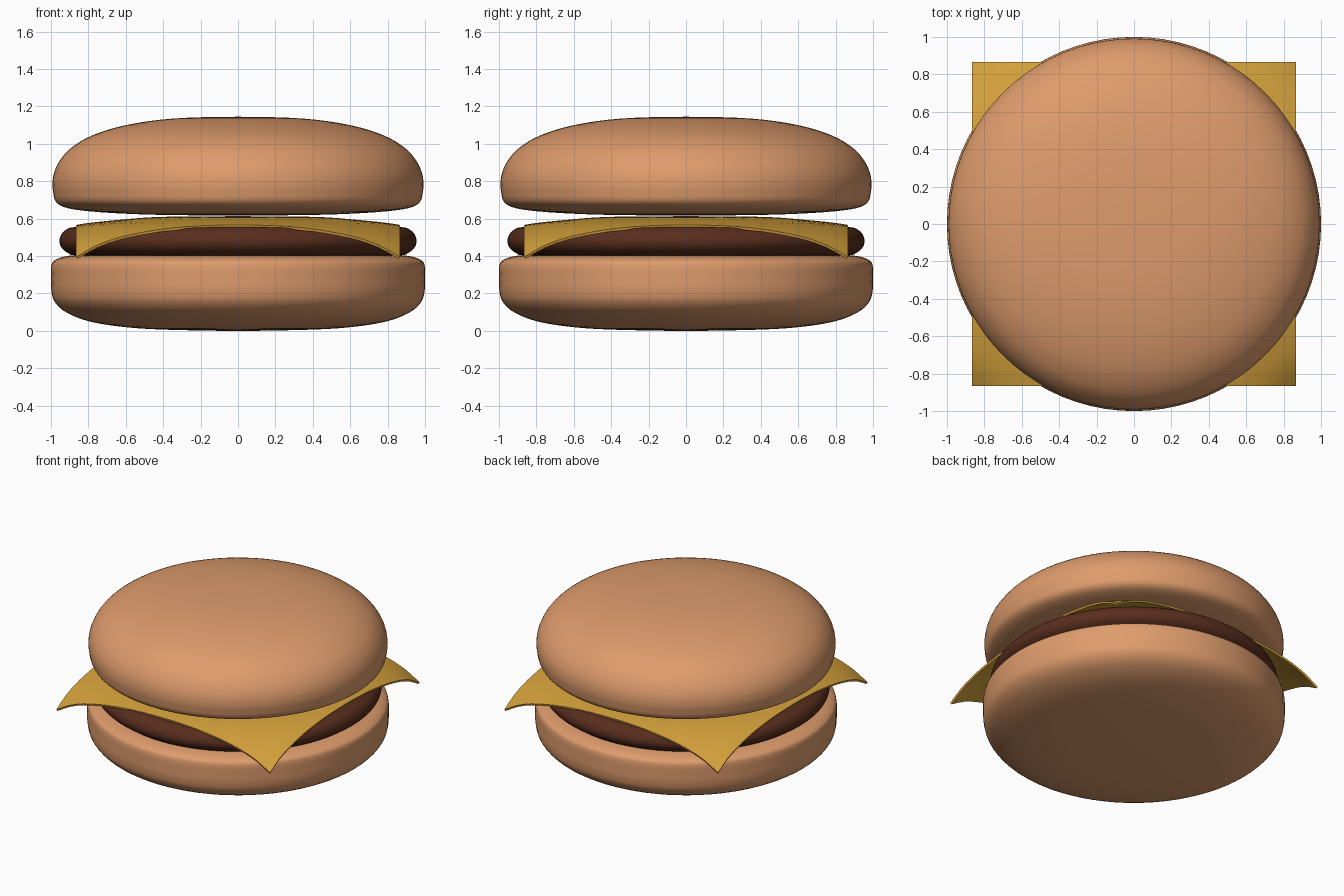
import bpy, bmesh, math
from mathutils import Vector

if "Cube" in bpy.data.objects:
    bpy.data.objects.remove(bpy.data.objects["Cube"])


def material(name, rgb):
    m = bpy.data.materials.new(name)
    m.diffuse_color = (*rgb, 1)
    m.use_nodes = True
    m.node_tree.nodes["Principled BSDF"].inputs["Base Color"].default_value = m.diffuse_color
    return m


def finish(bm, name, mat):
    bmesh.ops.recalc_face_normals(bm, faces=bm.faces)
    me = bpy.data.meshes.new(name)
    bm.to_mesh(me)
    bm.free()
    ob = bpy.data.objects.new(name, me)
    bpy.context.collection.objects.link(ob)
    me.materials.append(mat)
    me.shade_smooth()
    return ob


def smooth_curve(pts, steps=4):
    # Catmull-Rom through the given (radius, height) points
    p = [Vector(q) for q in pts]
    p = [Vector((-p[1].x, p[1].y))] + p + [Vector((-p[-2].x, p[-2].y))]
    out = []
    for i in range(1, len(p) - 2):
        a, b, c, d = p[i - 1:i + 3]
        for k in range(steps):
            t = k / steps
            out.append(0.5 * (2 * b + (c - a) * t + (2 * a - 5 * b + 4 * c - d) * t * t
                              + (3 * b - a - 3 * c + d) * t ** 3))
    return out + [p[-2]]


def lathe(name, profile, mat, segments=80):
    bm = bmesh.new()
    vs = [bm.verts.new((max(q.x, 0), 0, q.y)) for q in smooth_curve(profile)]
    es = [bm.edges.new(e) for e in zip(vs, vs[1:])]
    bmesh.ops.spin(bm, geom=vs + es, cent=(0, 0, 0), axis=(0, 0, 1),
                   angle=math.tau, steps=segments, use_duplicate=False)
    bmesh.ops.remove_doubles(bm, verts=bm.verts, dist=1e-4)
    return finish(bm, name, mat)


bread = material("bread", (0.73, 0.33, 0.15))
meat = material("meat", (0.10, 0.027, 0.013))
yellow = material("cheese", (0.67, 0.36, 0.045))

# Bottom bun
lathe("bottom_bun", [(0, 0), (0.4, 0.007), (0.62, 0.022), (0.8, 0.052), (0.92, 0.10),
                     (0.98, 0.155), (0.998, 0.215), (1.0, 0.28), (0.998, 0.35),
                     (0.98, 0.378), (0.93, 0.397), (0.85, 0.405), (0.6, 0.408), (0, 0.408)], bread)

# Patty
lathe("patty", [(0, 0.40), (0.6, 0.40), (0.86, 0.403), (0.91, 0.417), (0.943, 0.444),
                (0.955, 0.48), (0.943, 0.518), (0.915, 0.543), (0.865, 0.556),
                (0.6, 0.578), (0.3, 0.59), (0, 0.592)], meat)

# Top bun
lathe("top_bun", [(0, 0.617), (0.4, 0.62), (0.65, 0.629), (0.83, 0.643), (0.93, 0.662),
                  (0.975, 0.692), (0.988, 0.74), (0.992, 0.79), (0.982, 0.85), (0.95, 0.915),
                  (0.89, 0.98), (0.78, 1.045), (0.6, 1.1), (0.35, 1.135), (0, 1.145)], bread)

# Cheese slice: square sheet sagging with distance from the centre
DROP = [(0, 0.613), (0.4, 0.61), (0.6, 0.597), (0.865, 0.567), (1.05, 0.51),
        (1.16, 0.45), (1.23, 0.39)]


def sag(r):
    for (r0, z0), (r1, z1) in zip(SAG, SAG[1:]):
        if r <= r1:
            return z0 + (z1 - z0) * (r - r0) / (r1 - r0)
    return SAG[-1][1]


SAG = smooth_curve(DROP[:-1] + [(1.23, 0.39)], 4)
SAG = [(q.x, q.y) for q in SAG if q.x <= 1.16] + [DROP[-1]]
bm = bmesh.new()
bmesh.ops.create_grid(bm, x_segments=32, y_segments=32, size=0.865)
for v in bm.verts:
    v.co.z = sag(math.hypot(v.co.x, v.co.y))
cheese = finish(bm, "cheese_slice", yellow)
thick = cheese.modifiers.new("thickness", 'SOLIDIFY')
thick.thickness = 0.014
thick.offset = -1 if cheese.data.polygons[0].normal.z > 0 else 1
bpy.context.view_layer.objects.active = cheese
cheese.select_set(True)
bpy.ops.object.modifier_apply(modifier="thickness")
bpy.ops.object.shade_smooth_by_angle(angle=math.radians(40))
